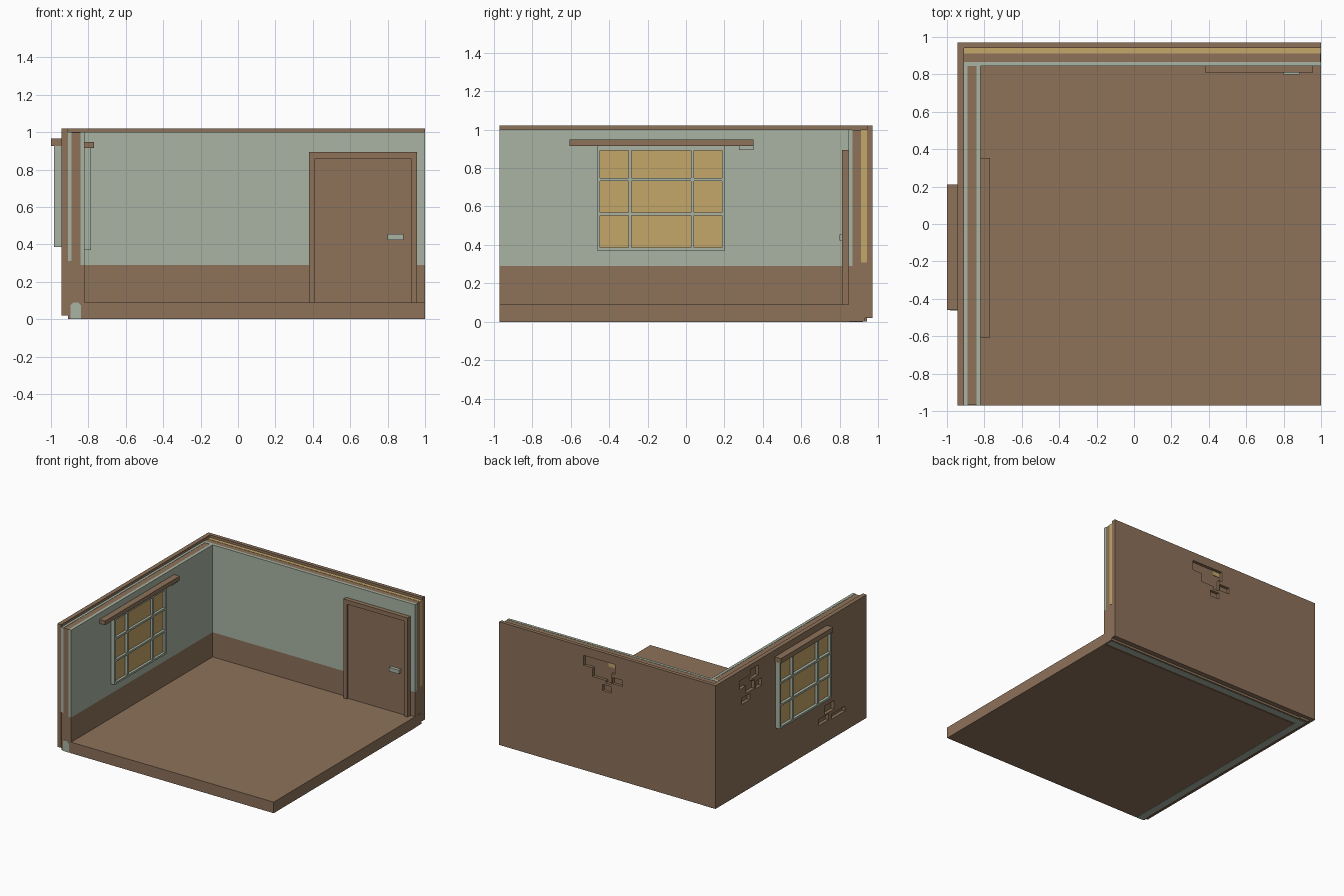
import bpy
import bmesh

if "Cube" in bpy.data.objects:
    bpy.data.objects.remove(bpy.data.objects["Cube"], do_unlink=True)


def material(name, color):
    m = bpy.data.materials.new(name)
    m.use_nodes = True
    m.diffuse_color = (*color, 1)
    m.node_tree.nodes["Principled BSDF"].inputs["Base Color"].default_value = (*color, 1)
    return m


BROWN = material("wood brown", (0.266, 0.168, 0.102))
GREEN = material("sage green", (0.392, 0.451, 0.361))
TAN = material("warm tan", (0.558, 0.381, 0.144))


def box(name, xs, ys, zs, mat):
    """Axis aligned box from (min, max) pairs."""
    bm = bmesh.new()
    bmesh.ops.create_cube(bm, size=1)
    for v in bm.verts:
        v.co = [r[0] if c < 0 else r[1] for c, r in zip(v.co, (xs, ys, zs))]
    me = bpy.data.meshes.new(name)
    bm.to_mesh(me)
    bm.free()
    me.materials.append(mat)
    ob = bpy.data.objects.new(name, me)
    bpy.context.collection.objects.link(ob)
    return ob


def carve(target, cutters):
    """Subtract each cutter from the target, then discard it."""
    bpy.context.view_layer.objects.active = target
    for c in cutters:
        c.hide_render = True
        mod = target.modifiers.new("recess", 'BOOLEAN')
        mod.operation = 'DIFFERENCE'
        mod.solver = 'EXACT'
        mod.object = c
        bpy.ops.object.modifier_apply(modifier=mod.name)
        bpy.data.objects.remove(c, do_unlink=True)


# Floor slab
box("floor", (-0.83, 1), (-0.97, 0.85), (0, 0.09), BROWN)

# Outer wall skins with chipped brick recesses
back_skin = box("back_outer_wall", (-0.945, 1), (0.94, 0.97), (0.02, 1.02), BROWN)
left_skin = box("side_outer_wall", (-0.945, -0.91), (-0.97, 0.94), (0.02, 1.02), BROWN)
back_chips = [((-0.04, 0.24), (0.87, 0.95)), ((0.03, 0.16), (0.80, 0.88)),
              ((-0.01, 0.04), (0.78, 0.89)), ((-0.01, 0.07), (0.71, 0.76)),
              ((-0.11, -0.02), (0.79, 0.84))]
left_chips = [((0.50, 0.66), (0.87, 0.94)), ((0.42, 0.52), (0.90, 0.98)),
              ((0.47, 0.58), (0.81, 0.88)), ((0.53, 0.64), (0.74, 0.79)),
              ((0.38, 0.45), (0.80, 0.86)), ((-0.48, -0.35), (0.19, 0.24)),
              ((-0.55, -0.43), (0.25, 0.32)), ((-0.69, -0.52), (0.18, 0.22))]
carve(back_skin, [box("chip", x, (0.947, 1.1), z, BROWN) for x, z in back_chips])
carve(left_skin, [box("chip", (-1.1, -0.918), y, z, BROWN) for y, z in left_chips])
box("back_chip_fill", (-0.03, 0.03), (0.945, 0.951), (0.91, 0.945), TAN)

# Side wall layers
box("side_wall_core", (-0.91, -0.821), (-0.968, 0.94), (0.002, 0.998), BROWN)
box("side_outer_lining", (-0.91, -0.89), (-0.97, 0.865), (0.31, 1), GREEN)
box("side_plaster", (-0.843, -0.82), (-0.97, 0.85), (0.29, 1), GREEN)
box("side_wainscot", (-0.843, -0.82), (-0.97, 0.85), (0.09, 0.29), BROWN)

# Back wall layers
box("back_wall_core", (-0.91, 0.998), (0.846, 0.94), (0.02, 0.998), BROWN)
box("back_wall_sill", (-0.91, 1), (0.846, 0.93), (0.002, 0.09), BROWN)
box("back_inner_lining", (-0.91, 1), (0.911, 0.94), (0.31, 1), TAN)
box("back_plaster", (-0.91, 1), (0.845, 0.867), (0.29, 1), GREEN)
box("back_wainscot", (-0.82, 1), (0.845, 0.867), (0.09, 0.29), BROWN)

# Base channels under the walls, the side one with chamfered top
side_base = box("side_base_channel", (-0.895, -0.84), (-0.97, 0.92), (0, 0.09), GREEN)
bm = bmesh.new()
bm.from_mesh(side_base.data)
top_edges = [e for e in bm.edges
             if all(v.co.z > 0.05 for v in e.verts)
             and abs(e.verts[0].co.x - e.verts[1].co.x) < 0.01]
bmesh.ops.bevel(bm, geom=top_edges, offset=0.014, segments=1, affect='EDGES')
bm.to_mesh(side_base.data)
bm.free()
box("back_base_channel", (-0.84, 0.99), (0.865, 0.92), (0, 0.08), GREEN)


def window(side, xs, pane_x, z0, z1):
    """Framed window with a three by three grid of panes."""
    y0, y1, t = -0.462, 0.203, 0.016
    box(side + "_window_glass", pane_x, (y0 + t, y1 - t), (z0 + t, z1 - t / 2), TAN)
    for y in (y0 + t / 2, -0.292, 0.034, y1 - t / 2):
        box(side + "_window_upright", xs, (y - t / 2, y + t / 2), (z0, z1), GREEN)
    for z in (z0 + t / 2, z0 + 0.19, z0 + 0.37, z1 - t / 4):
        h = t / 4 if z > z1 - t / 2 else t / 2
        box(side + "_window_rail", xs, (y0, y1), (z - h, z + h), GREEN)


# Window, inside and outside, with lintels
window("inner", (-0.822, -0.785), (-0.822, -0.805), 0.37, 0.9)
window("outer", (-0.985, -0.943), (-0.962, -0.943), 0.385, 0.925)
box("inner_window_lintel", (-0.822, -0.77), (-0.607, 0.352), (0.915, 0.948), BROWN)
box("inner_lintel_cap", (-0.822, -0.785), (-0.462, 0.203), (0.9, 0.915), GREEN)
box("inner_lintel_bracket", (-0.822, -0.785), (0.275, 0.352), (0.895, 0.915), GREEN)
box("outer_window_lintel", (-1, -0.943), (-0.46, 0.21), (0.925, 0.965), BROWN)

# Door with frame and handle
for x in ((0.38, 0.413), (0.925, 0.958)):
    box("door_jamb", x, (0.81, 0.847), (0.09, 0.895), BROWN)
box("door_head", (0.38, 0.958), (0.81, 0.847), (0.86, 0.895), BROWN)
box("door_panel", (0.413, 0.925), (0.825, 0.847), (0.09, 0.86), BROWN)
box("door_handle", (0.8, 0.886), (0.798, 0.826), (0.424, 0.455), GREEN)
